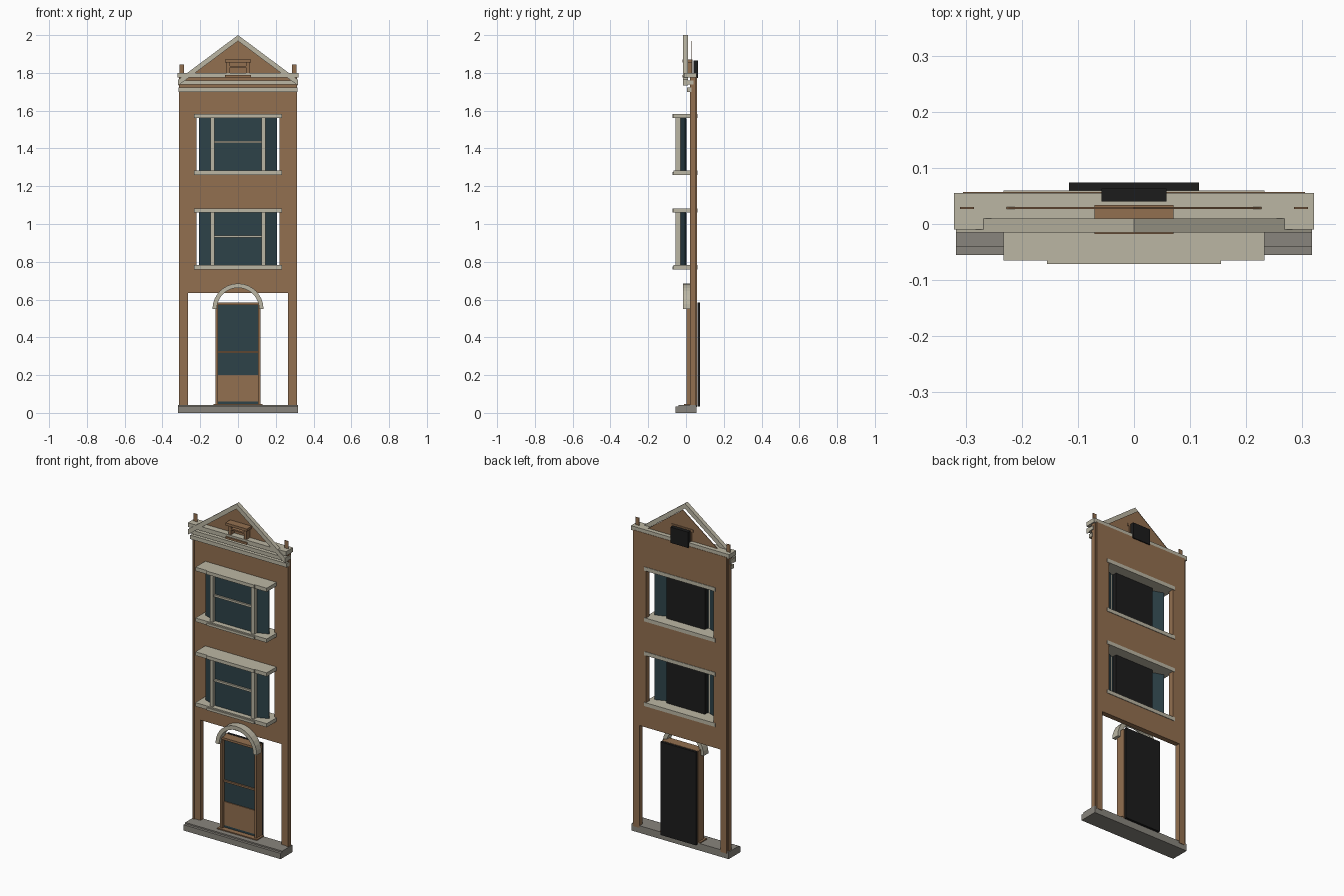
import bpy, bmesh, math
from mathutils import Vector

if "Cube" in bpy.data.objects:
    bpy.data.objects.remove(bpy.data.objects["Cube"])


def mat(name, rgb):
    m = bpy.data.materials.new(name)
    m.diffuse_color = (*rgb, 1)
    m.use_nodes = True
    m.node_tree.nodes["Principled BSDF"].inputs["Base Color"].default_value = m.diffuse_color
    return m


BRICK = mat("brown brick", (0.29, 0.16, 0.08))
STONE = mat("cream stone", (0.50, 0.47, 0.37))
SLATE = mat("grey step", (0.25, 0.235, 0.205))
GLASS = mat("dark teal glass", (0.027, 0.055, 0.066))
BLACK = mat("black backing", (0.012, 0.012, 0.012))


def finish(name, bm, material):
    bmesh.ops.recalc_face_normals(bm, faces=bm.faces)
    me = bpy.data.meshes.new(name)
    bm.to_mesh(me)
    bm.free()
    me.materials.append(material)
    ob = bpy.data.objects.new(name, me)
    bpy.context.collection.objects.link(ob)
    return ob


def boxes(name, material, *spans):
    """One object from boxes given as (x0, x1, y0, y1, z0, z1)."""
    bm = bmesh.new()
    for x0, x1, y0, y1, z0, z1 in spans:
        r = bmesh.ops.create_cube(bm, size=1)
        for v in r["verts"]:
            v.co = Vector((x0 if v.co.x < 0 else x1,
                           y0 if v.co.y < 0 else y1,
                           z0 if v.co.z < 0 else z1))
    return finish(name, bm, material)


def both(x0, x1, *rest):
    """A span and its mirror across x = 0."""
    return [(x0, x1, *rest), (-x1, -x0, *rest)]


def prism(name, material, pts, lo, hi, axis="y"):
    """Extrude an outline in xz (axis y) or xy (axis z)."""
    bm = bmesh.new()
    put = (lambda a, b, d: (a, d, b)) if axis == "y" else (lambda a, b, d: (a, b, d))
    f = bm.faces.new([bm.verts.new(put(a, b, lo)) for a, b in pts])
    r = bmesh.ops.extrude_face_region(bm, geom=[f])
    step = Vector(put(0, 0, hi - lo))
    for v in r["geom"]:
        if isinstance(v, bmesh.types.BMVert):
            v.co += step
    return finish(name, bm, material)


# Facade wall: side piers and horizontal bands leaving the window openings
Y0, Y1 = 0.027, 0.057
wall = both(0.265, 0.305, Y0, Y1, 0.03, 0.635)
for z0, z1 in ((0.635, 0.77), (1.075, 1.265), (1.575, 1.78)):
    wall.append((-0.305, 0.305, Y0, Y1, z0, z1))
for z0, z1 in ((0.77, 1.075), (1.265, 1.575)):
    wall += both(0.22, 0.305, Y0, Y1, z0, z1)
boxes("facade_wall", BRICK, *wall)
boxes("corner_strips", BRICK, *both(0.302, 0.313, 0.022, 0.05, 0.03, 1.78))

# Ground step
boxes("base_step", SLATE, (-0.317, 0.317, -0.055, 0.05, 0, 0.034))
boxes("base_step_top", SLATE, (-0.317, 0.317, -0.04, 0.055, 0.0, 0.042))

# Door with frame, glazing and backing
boxes("door_frame", BRICK,
      *both(0.105, 0.118, 0.002, 0.057, 0.04, 0.585),
      (-0.105, 0.105, 0.002, 0.057, 0.572, 0.585),
      (-0.13, 0.13, -0.01, 0.055, 0.034, 0.048))
boxes("door_leaf", BRICK,
      (-0.105, 0.105, 0.02, 0.045, 0.06, 0.2),
      (-0.105, 0.105, 0.015, 0.03, 0.318, 0.328))
boxes("door_kick_plate", GLASS, (-0.105, 0.105, 0.02, 0.045, 0.048, 0.06))
boxes("door_glass", GLASS, (-0.105, 0.105, 0.025, 0.04, 0.2, 0.572))
boxes("door_backing", BLACK, (-0.116, 0.116, 0.06, 0.074, 0.035, 0.585))

# Arched hood over the door
N = 16
ring = [(r * math.cos(math.pi * i / N), 0.55 + r * math.sin(math.pi * i / N))
        for r, steps in ((0.135, range(N + 1)), (0.112, range(N, -1, -1)))
        for i in steps]
prism("door_arch", STONE, ring, -0.017, 0.028)

# Two bay windows
for label, b in (("lower", 0.76), ("upper", 1.26)):
    boxes(label + "_bay_sill_and_lintel", STONE,
          (-0.233, 0.233, -0.065, 0.06, b, b + 0.022),
          (-0.155, 0.155, -0.071, -0.06, b, b + 0.015),
          (-0.233, 0.233, -0.065, 0.06, b + 0.3, b + 0.322),
          (-0.155, 0.155, -0.071, -0.06, b + 0.302, b + 0.322))
    boxes(label + "_bay_posts", STONE,
          *both(0.125, 0.145, -0.055, -0.03, b + 0.022, b + 0.3),
          (-0.125, 0.125, -0.045, -0.03, b + 0.168, b + 0.18))
    boxes(label + "_bay_front_glass", GLASS,
          (-0.127, 0.127, -0.035, -0.025, b + 0.022, b + 0.3))
    for s, side in ((1, "right"), (-1, "left")):
        pane = [(s * 0.14, -0.032), (s * 0.207, -0.006),
                (s * 0.207, 0.0), (s * 0.14, -0.024)]
        prism(f"{label}_bay_{side}_glass", GLASS, pane, b + 0.022, b + 0.3, "z")
    boxes(label + "_bay_backing", BLACK,
          (-0.125, 0.125, -0.022, 0.002, b + 0.024, b + 0.298))

# Cornice in three steps
boxes("cornice", STONE,
      (-0.315, 0.315, 0.004, 0.03, 1.70, 1.723),
      (-0.318, 0.318, -0.004, 0.04, 1.738, 1.76),
      (-0.321, 0.321, -0.01, 0.055, 1.775, 1.80))

# Gable: sloping trim, thin infill and end posts
SLOPE, T, X = 0.745, 0.031, 0.317
trim = [(0, 2.0), (X, 2.0 - SLOPE * X), (X, 2.0 - T - SLOPE * X), (0, 2.0 - T),
        (-X, 2.0 - T - SLOPE * X), (-X, 2.0 - SLOPE * X)]
prism("gable_trim", STONE, trim, -0.015, 0.01)
half = (2.0 - T - 1.79) / SLOPE
prism("gable_panel", BRICK, [(-half, 1.79), (half, 1.79), (0, 2.0 - T)], 0.027, 0.03)
boxes("parapet_posts", BRICK, *both(0.285, 0.31, 0.027, 0.03, 1.79, 1.845))

# Small attic window
boxes("attic_window_frame", BRICK,
      (-0.07, 0.07, -0.018, 0.034, 1.855, 1.87),
      (-0.07, 0.07, -0.018, 0.034, 1.776, 1.788),
      *both(0.043, 0.06, -0.005, 0.034, 1.788, 1.855),
      (-0.043, 0.043, -0.002, 0.03, 1.828, 1.836))
boxes("attic_window_backing", BLACK, (-0.058, 0.058, 0.04, 0.063, 1.772, 1.865))
